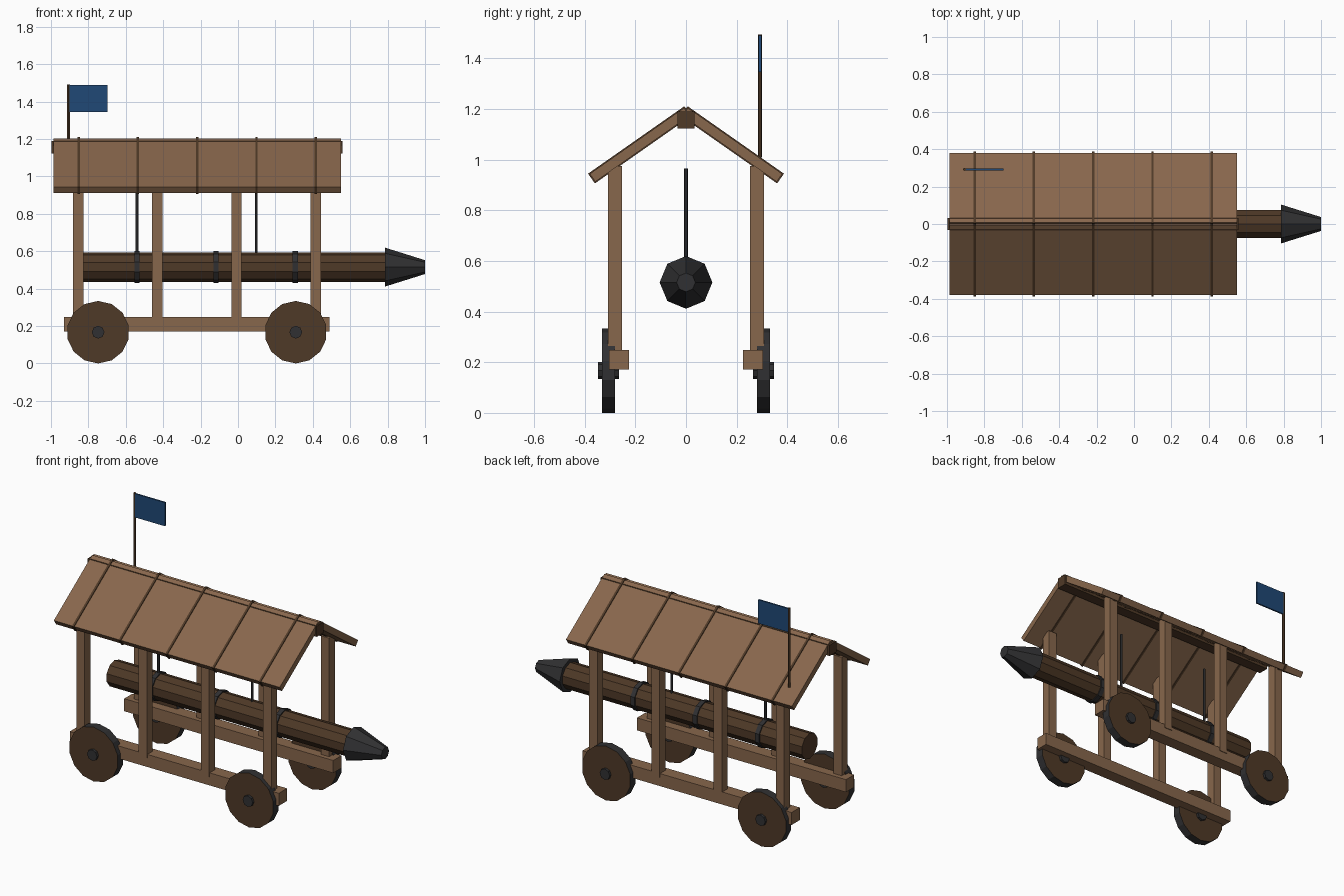
import bpy, math
from mathutils import Matrix

if "Cube" in bpy.data.objects:
    bpy.data.objects.remove(bpy.data.objects["Cube"])


def material(name, rgb):
    m = bpy.data.materials.new(name)
    m.diffuse_color = (*rgb, 1)
    m.use_nodes = True
    m.node_tree.nodes["Principled BSDF"].inputs["Base Color"].default_value = m.diffuse_color
    return m


WOOD = material("light wood", (0.245, 0.135, 0.072))
DARK = material("dark wood", (0.078, 0.041, 0.02))
IRON = material("charcoal iron", (0.03, 0.03, 0.032))
BLUE = material("blue cloth", (0.014, 0.065, 0.18))


def box(name, center, size, mat, rot_x=0):
    bpy.ops.mesh.primitive_cube_add(size=1)
    ob = bpy.context.object
    ob.data.transform(Matrix.Translation(center) @ Matrix.Rotation(rot_x, 4, 'X')
                      @ Matrix.Diagonal((*size, 1)))
    ob.name = name
    ob.data.materials.append(mat)
    return ob


def rod(name, center, r1, r2, length, sides, axis, mat):
    """Cylinder or cone frustum along x, y or z (r1 at the low end)."""
    bpy.ops.mesh.primitive_cone_add(vertices=sides, radius1=r1, radius2=r2, depth=length)
    ob = bpy.context.object
    rot = {'X': Matrix.Rotation(math.pi / 2, 4, 'Y') @ Matrix.Rotation(math.pi / 2, 4, 'Z'),
           'Y': Matrix.Rotation(-math.pi / 2, 4, 'X'),
           'Z': Matrix.Identity(4)}[axis]
    ob.data.transform(Matrix.Translation(center) @ rot)
    ob.name = name
    ob.data.materials.append(mat)
    return ob


for side, s in (("front", -1), ("back", 1)):
    # base rail and posts
    box(f"{side}_rail", (-0.22, s * 0.264, 0.209), (1.42, 0.08, 0.077), WOOD)
    for i in range(4):
        box(f"{side}_post_{i}", (-0.854 + i * 0.423, s * 0.28, 0.6), (0.056, 0.056, 0.75), WOOD)

    # roof slope with battens wrapped around it
    tilt = -s * math.radians(35)
    box(f"{side}_roof", (-0.218, s * 0.183, 1.058), (1.535, 0.454, 0.038), WOOD, tilt)
    for i in range(5):
        box(f"{side}_batten_{i}", (-0.852 + i * 0.317, s * 0.183, 1.058),
            (0.013, 0.464, 0.047), DARK, tilt)

    # wheels: iron tread, wooden faces, iron hub
    for label, x in (("rear", -0.748), ("fore", 0.309)):
        wheel = rod(f"{side}_{label}_wheel", (x, s * 0.306, 0.167), 0.167, 0.167, 0.053, 14, 'Y', DARK)
        wheel.data.materials.append(IRON)
        for p in wheel.data.polygons:
            p.material_index = 0 if abs(p.normal.y) > 0.9 else 1
        rod(f"{side}_{label}_hub", (x, s * 0.306, 0.167), 0.034, 0.034, 0.084, 8, 'Y', IRON)

# ridge beam
box("ridge_beam", (-0.22, 0, 1.156), (1.556, 0.066, 0.066), DARK)

# ram: log, iron head, iron bands
rod("ram_log", (-0.02, 0, 0.515), 0.079, 0.079, 1.64, 10, 'X', DARK)
rod("ram_head", (0.893, 0, 0.515), 0.104, 0.037, 0.214, 8, 'X', IRON)
for i in range(3):
    rod(f"ram_band_{i}", (-0.54 + i * 0.423, 0, 0.515), 0.086, 0.086, 0.028, 10, 'X', IRON)

# hanging ropes
for i, x in enumerate((-0.54, 0.097)):
    rod(f"rope_{i}", (x, 0, 0.765), 0.008, 0.008, 0.4, 6, 'Z', IRON)

# flag and pole
rod("flag_pole", (-0.906, 0.292, 1.25), 0.008, 0.008, 0.485, 6, 'Z', DARK)
box("flag", (-0.802, 0.292, 1.417), (0.208, 0.01, 0.145), BLUE)
